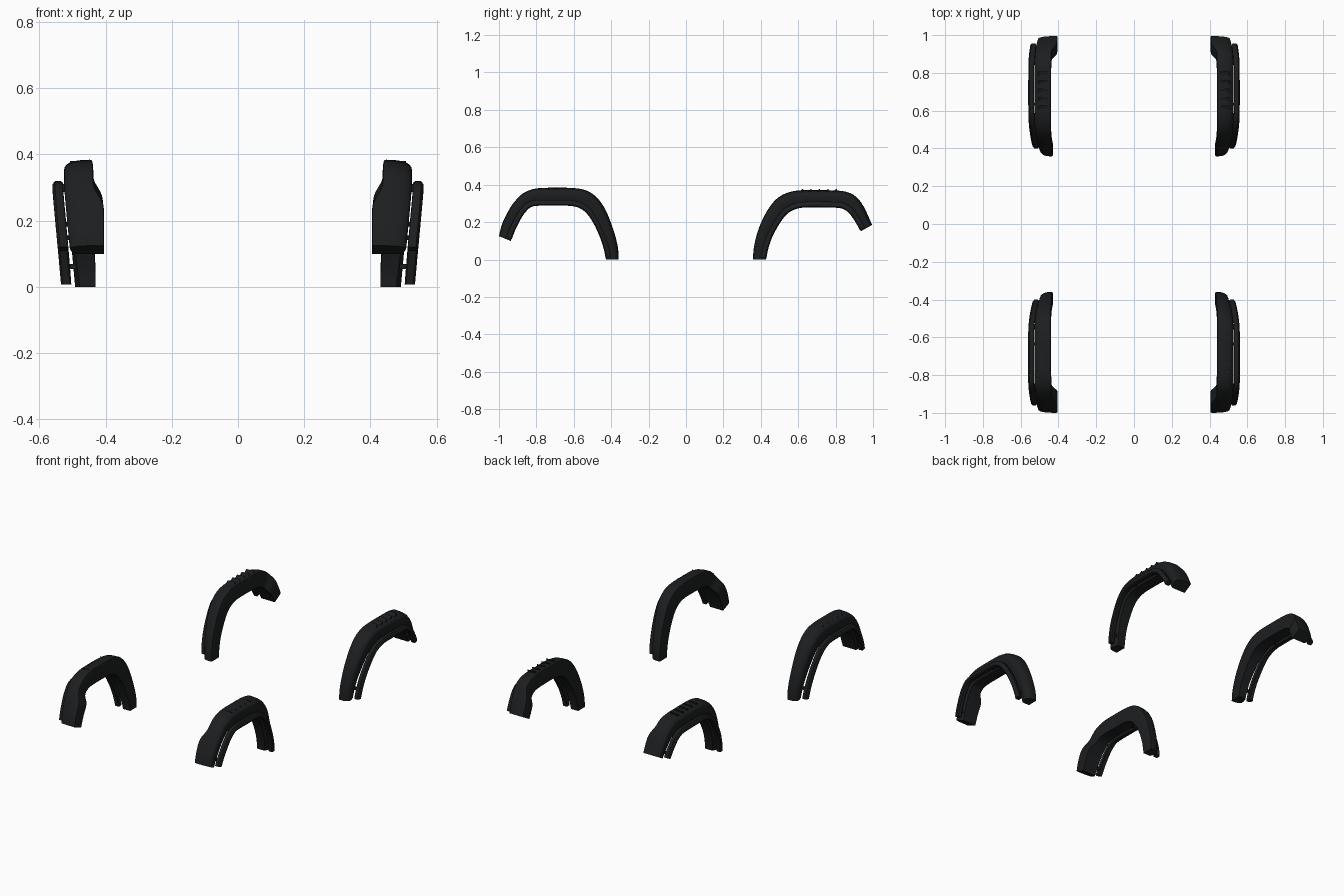
import bpy, bmesh
from mathutils import Vector

if "Cube" in bpy.data.objects:
    bpy.data.objects.remove(bpy.data.objects["Cube"])

mat = bpy.data.materials.new("black_plastic")
mat.diffuse_color = (0.012, 0.013, 0.014, 1)
mat.use_nodes = True
mat.node_tree.nodes["Principled BSDF"].inputs["Base Color"].default_value = mat.diffuse_color

# Stations: outer y,z, inner y,z, inboard x, outboard x
FRONT = [
    (-1.000, .125, -.935, .098, .405, .508),
    (-.985, .185, -.912, .160, .405, .514),
    (-.955, .250, -.880, .222, .407, .520),
    (-.920, .305, -.855, .257, .434, .524),
    (-.870, .355, -.825, .282, .437, .526),
    (-.800, .380, -.780, .288, .439, .526),
    (-.700, .384, -.700, .288, .440, .526),
    (-.600, .382, -.620, .287, .440, .526),
    (-.530, .368, -.570, .275, .440, .526),
    (-.475, .330, -.530, .245, .440, .523),
    (-.430, .265, -.490, .185, .438, .516),
    (-.390, .165, -.455, .105, .435, .505),
    (-.365, .070, -.436, .040, .431, .497),
    (-.360, .000, -.430, .000, .430, .492),
]
REAR = [
    (.995, .185, .933, .150, .405, .510),
    (.972, .238, .912, .190, .406, .516),
    (.950, .283, .893, .220, .412, .520),
    (.920, .325, .870, .250, .434, .524),
    (.880, .354, .840, .270, .437, .526),
    (.820, .368, .800, .277, .439, .526),
    (.700, .371, .700, .279, .440, .526),
    (.590, .368, .620, .277, .440, .526),
    (.520, .348, .568, .262, .440, .526),
    (.470, .310, .530, .233, .440, .523),
    (.425, .245, .490, .175, .438, .516),
    (.385, .155, .455, .105, .435, .505),
    (.363, .065, .436, .040, .431, .497),
    (.358, .000, .430, .000, .430, .492),
]


def smooth_stations(st, n=4):
    """Catmull-Rom interpolation between the stations."""
    out = []
    for i in range(len(st) - 1):
        a, b, c, d = (Vector(st[max(0, min(len(st) - 1, i + k))]) for k in (-1, 0, 1, 2))
        for s in range(n):
            t = s / n
            out.append(.5 * (2 * b + (c - a) * t + (2 * a - 5 * b + 4 * c - d) * t * t
                             + (3 * b - a - 3 * c + d) * t ** 3))
    out.append(Vector(st[-1]))
    return out


def finish(name, bm):
    bmesh.ops.recalc_face_normals(bm, faces=bm.faces)
    me = bpy.data.meshes.new(name)
    bm.to_mesh(me)
    bm.free()
    ob = bpy.data.objects.new(name, me)
    bpy.context.collection.objects.link(ob)
    me.materials.append(mat)
    bpy.ops.object.select_all(action='DESELECT')
    ob.select_set(True)
    bpy.context.view_layer.objects.active = ob
    bpy.ops.object.shade_smooth_by_angle(angle=.7)
    mod = ob.modifiers.new("both_sides", 'MIRROR')
    mod.use_mirror_merge = False
    return ob


def loft(name, rings):
    bm = bmesh.new()
    vs = [[bm.verts.new(p) for p in r] for r in rings]
    n = len(vs[0])
    for a, b in zip(vs, vs[1:]):
        for i in range(n):
            j = (i + 1) % n
            bm.faces.new((a[i], a[j], b[j], b[i]))
    bm.faces.new(vs[0])
    bm.faces.new(vs[-1])
    return finish(name, bm)


def body_ring(s):
    oy, oz, iy, iz, xi, xo = s
    w = xo - xi
    sec = [(xi, .03), (xi, .93), (xi + .002, .98), (xi + .008, 1), (xi + .5 * w, .98),
           (xi + .75 * w, .93), (xo - .008, .85), (xo - .002, .76), (xo, .65),
           (xo - .004, .38), (xo - .010, .12), (xo - .014, .03)]
    return [(x, iy + (oy - iy) * t, iz + (oz - iz) * t) for x, t in sec]


def lip_ring(s):
    inner, outer = Vector((s[2], s[3])), Vector((s[0], s[1]))
    d = (outer - inner).normalized()
    xc = .518 + .026 * min(1, inner.y / .28)
    ring = []
    for x, r in [(-.015, .004), (-.011, 0), (.010, 0), (.016, .006),
                 (.016, .022), (.009, .031), (-.009, .031), (-.015, .026)]:
        p = inner + d * r
        ring.append((xc + x, p.x, p.y))
    return ring


def block(bm, x0, x1, y, z, dy, dz):
    v = bmesh.ops.create_cube(bm, size=1)["verts"]
    for q in v:
        q.co = Vector(((x0 + x1) / 2 + q.co.x * (x1 - x0), y + q.co.y * dy, z + q.co.z * dz))


for end, stations, fins, top in (("front", FRONT, (-.60, -.645, -.69, -.735, -.78), .376),
                                 ("rear", REAR, (.62, .665, .71, .755, .80), .370)):
    st = smooth_stations(stations)
    # Main arch and detached outer lip
    loft(end + "_fender_arch", [body_ring(s) for s in st])
    loft(end + "_fender_lip", [lip_ring(s) for s in st[1:-1]])

    # Small bridges between arch and lip
    bm = bmesh.new()
    mid = min(st, key=lambda s: abs(abs(s[2]) - .64))
    for s in (mid, st[3], st[-6]):
        xc = .518 + .026 * min(1, s[3] / .28)
        k = .016 / ((s[0] - s[2]) ** 2 + (s[1] - s[3]) ** 2) ** .5
        block(bm, s[5] - .03, xc, s[2] + (s[0] - s[2]) * k, s[3] + (s[1] - s[3]) * k, .014, .014)
    finish(end + "_lip_bridges", bm)

    # Louvre fins: wedges rising towards the outer end of the vehicle
    bm = bmesh.new()
    sgn = 1 if end == "rear" else -1
    rise = .008 if end == "rear" else .006
    for y in fins:
        prof = [(y - sgn * .022, top - .012), (y + sgn * .004, top + rise),
                (y + sgn * .007, top + rise), (y + sgn * .004, top - .012)]
        a = [bm.verts.new((.455, p, z)) for p, z in prof]
        b = [bm.verts.new((.507, p, z - .002)) for p, z in prof]
        for i in range(4):
            j = (i + 1) % 4
            bm.faces.new((a[i], a[j], b[j], b[i]))
        bm.faces.new(a)
        bm.faces.new(b)
    finish(end + "_louvre_fins", bm)
